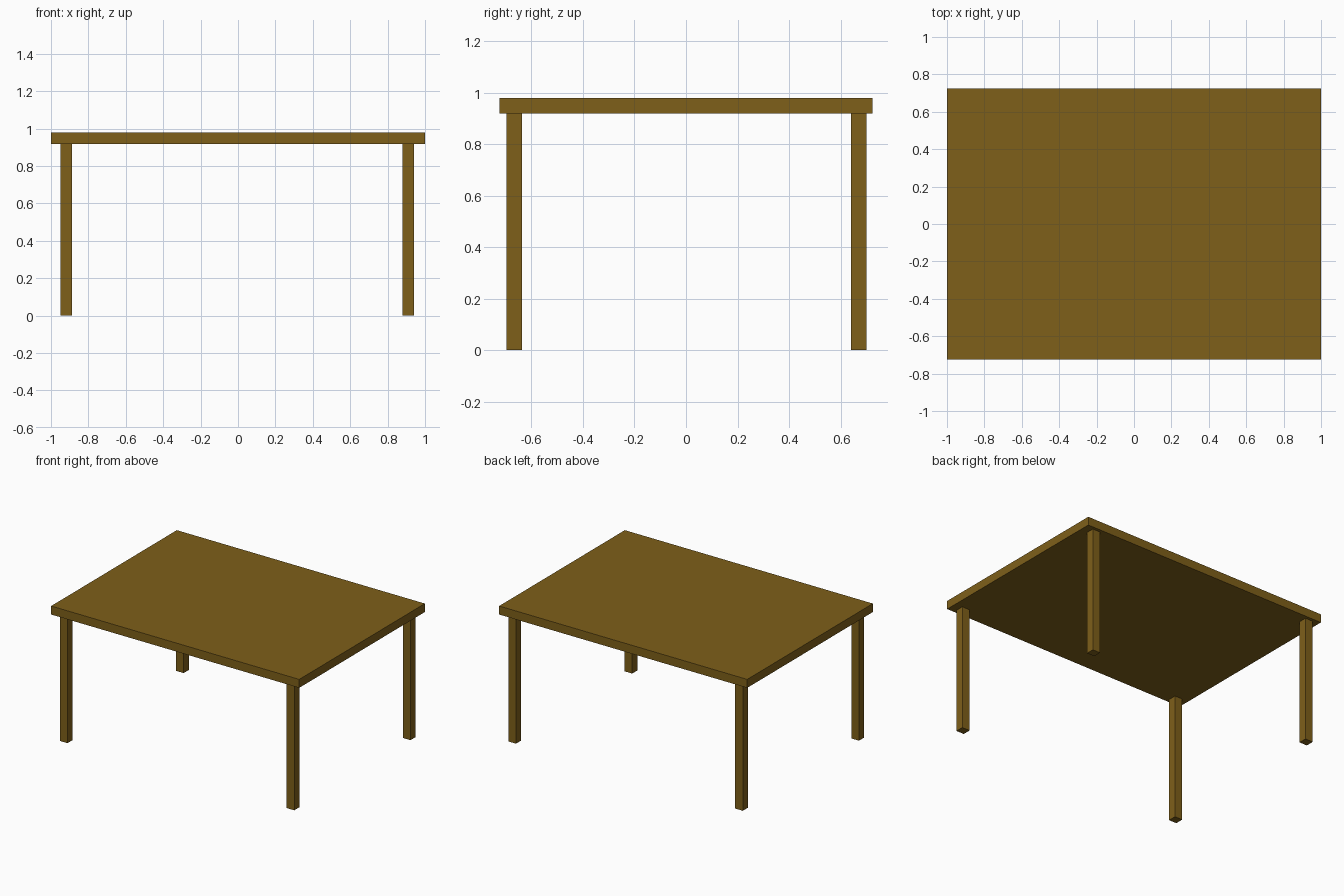
import bpy

if "Cube" in bpy.data.objects:
    bpy.data.objects.remove(bpy.data.objects["Cube"])

wood = bpy.data.materials.new("brown_wood")
wood.diffuse_color = (0.21, 0.115, 0.01, 1)
wood.use_nodes = True
wood.node_tree.nodes["Principled BSDF"].inputs["Base Color"].default_value = wood.diffuse_color


def box(name, center, size):
    bpy.ops.mesh.primitive_cube_add(size=1, location=center)
    ob = bpy.context.object
    ob.name = name
    ob.scale = size
    bpy.ops.object.transform_apply(location=False, rotation=False, scale=True)
    ob.data.materials.append(wood)
    return ob


TOP, UNDER, LEG = 0.98, 0.918, 0.062

# Table top
box("table_top", (0, 0, (TOP + UNDER) / 2), (2.0, 1.447, TOP - UNDER))

# Four square legs, set in slightly from the corners
for side, x in (("left", -0.918), ("right", 0.911)):
    for end, y in (("front", -0.667), ("back", 0.671)):
        box(f"{end}_{side}_leg", (x, y, UNDER / 2), (LEG, 0.06, UNDER))
